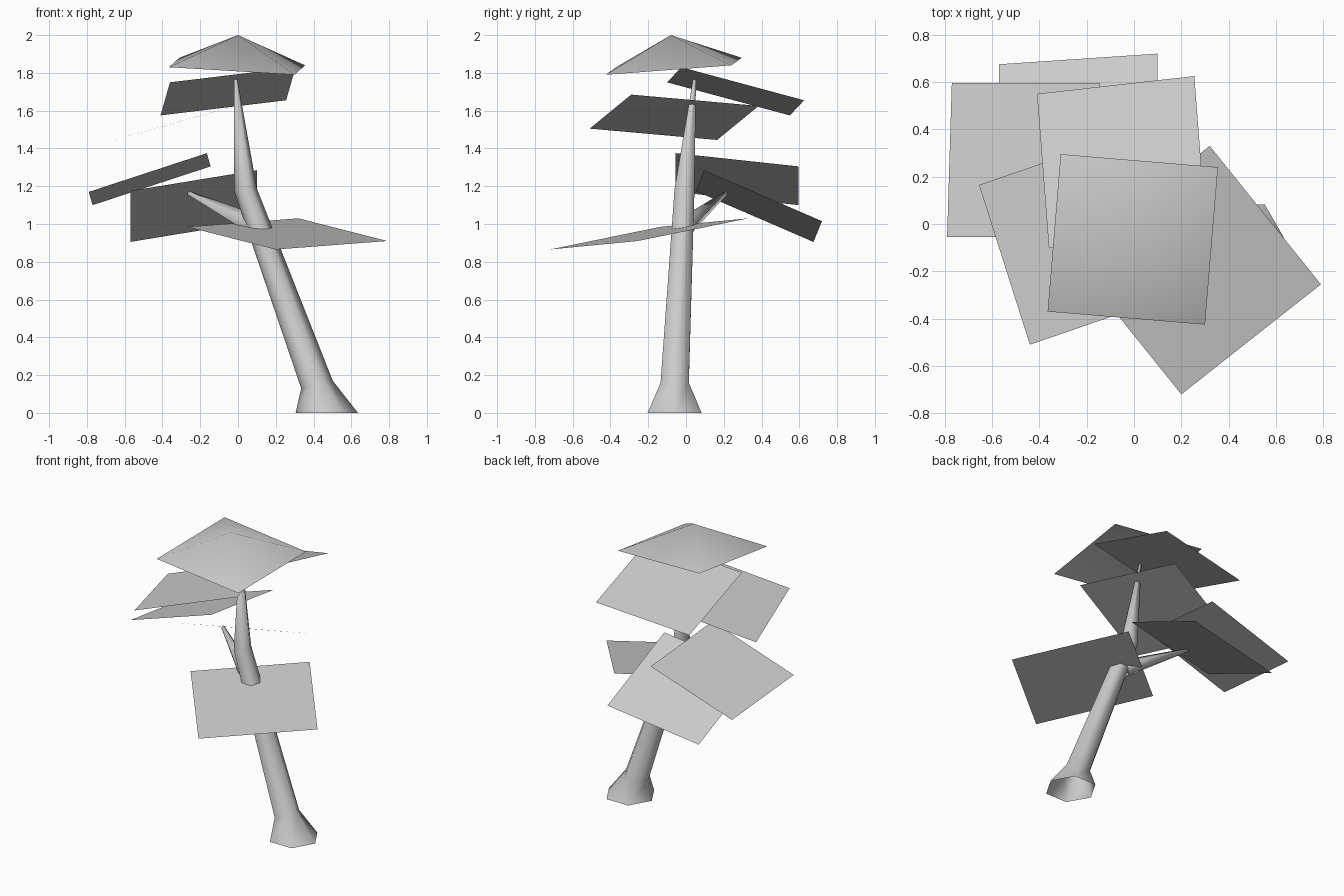
import bpy, bmesh, math
from mathutils import Vector, Matrix

cube = bpy.data.objects.get("Cube")
if cube:
    bpy.data.objects.remove(cube, do_unlink=True)

grey = bpy.data.materials.new("pale grey")
grey.use_nodes = True
grey.diffuse_color = (0.6, 0.6, 0.6, 1)
grey.node_tree.nodes["Principled BSDF"].inputs["Base Color"].default_value = (0.6, 0.6, 0.6, 1)


def finish(name, bm):
    mesh = bpy.data.meshes.new(name)
    bm.to_mesh(mesh)
    bm.free()
    mesh.materials.append(grey)
    mesh.shade_smooth()
    obj = bpy.data.objects.new(name, mesh)
    bpy.context.collection.objects.link(obj)
    return obj


def limb(name, rings, sides=6):
    """Open tapered tube; each ring is centre, radius and lean from level."""
    bm = bmesh.new()
    loops = []
    for centre, radius, lean in rings:
        tilt = Matrix.Rotation(lean, 3, 'Y')
        loop = []
        for i in range(sides):
            a = math.tau * i / sides
            loop.append(bm.verts.new(Vector(centre) + tilt @ Vector((radius * math.cos(a), radius * math.sin(a), 0))))
        loops.append(loop)
    for low, high in zip(loops, loops[1:]):
        for i in range(sides):
            j = (i + 1) % sides
            bm.faces.new((low[i], low[j], high[j], high[i]))
    bm.faces.new(loops[-1])
    return finish(name, bm)


def leaf_card(name, a, b, d, peak=None):
    """Foliage sheet from a corner and its two neighbours, with an optional raised middle."""
    a, b, d = Vector(a), Vector(b), Vector(d)
    bm = bmesh.new()
    corners = [bm.verts.new(p) for p in (a, b, b + d - a, d)]
    if peak:
        top = bm.verts.new(peak)
        for i in range(4):
            bm.faces.new((corners[i], corners[(i + 1) % 4], top))
    else:
        bm.faces.new(corners)
    return finish(name, bm)


# Leaning trunk with a flared foot, and its side branch
limb("trunk", [
    ((0.47, -0.06, 0), 0.165, 0),
    ((0.418, -0.06, 0.15), 0.086, -0.24),
    ((0.04, -0.008, 1.18), 0.061, -0.1),
    ((-0.012, 0.045, 1.765), 0.009, 0),
])
limb("side_branch", [
    ((0.09, -0.01, 0.99), 0.06, -1.1),
    ((-0.265, 0.21, 1.165), 0.012, -1.1),
], 5)

# Foliage sheets, from the crown downwards
leaf_card("crown_leaves", (-0.365, -0.37, 1.83), (0.30, -0.425, 1.79), (-0.31, 0.295, 1.88), (0, -0.08, 2.0))
leaf_card("upper_back_leaves", (-0.36, -0.10, 1.75), (0.305, -0.025, 1.83), (-0.41, 0.55, 1.575))
leaf_card("upper_right_leaves", (-0.44, -0.51, 1.505), (0.20, -0.29, 1.685), (-0.655, 0.165, 1.445))
leaf_card("middle_right_leaves", (-0.79, -0.055, 1.17), (-0.165, -0.055, 1.375), (-0.77, 0.595, 1.10))
leaf_card("lower_back_leaves", (-0.57, 0.05, 1.175), (0.10, 0.095, 1.285), (-0.57, 0.675, 0.905))
leaf_card("lower_front_leaves", (0.20, -0.72, 0.865), (0.79, -0.255, 0.91), (-0.27, -0.135, 0.985))
